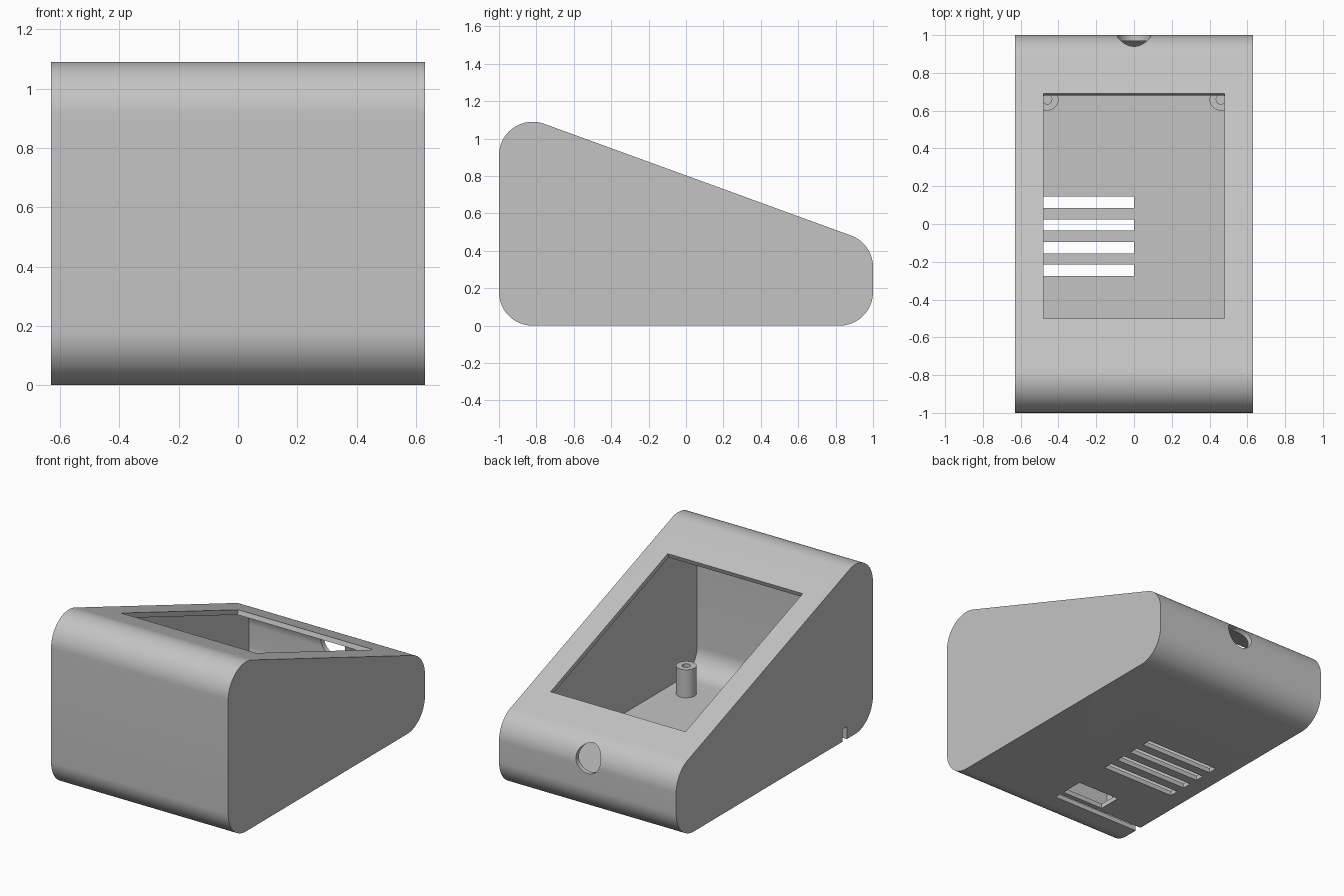
import bpy, bmesh, math
from mathutils import Matrix, Vector

if "Cube" in bpy.data.objects:
    bpy.data.objects.remove(bpy.data.objects["Cube"])

HALF_W, RADIUS, WALL = 0.63, 0.18, 0.03
TILT = math.radians(20)
# Corner centres of the side profile (y, z) and the start and end angle of each arc
CORNERS = [(-0.82, 0.18, 270, 180), (-0.82, 0.91, 180, 70),
           (0.82, 0.313, 70, 0), (0.82, 0.18, 0, -90)]

grey = bpy.data.materials.new("plain grey")
grey.use_nodes = True
COLOUR = (0.55, 0.55, 0.55, 1)
grey.diffuse_color = COLOUR
grey.node_tree.nodes["Principled BSDF"].inputs["Base Color"].default_value = COLOUR


def finish(name, bm):
    bmesh.ops.recalc_face_normals(bm, faces=bm.faces)
    mesh = bpy.data.meshes.new(name)
    bm.to_mesh(mesh)
    bm.free()
    mesh.materials.append(grey)
    obj = bpy.data.objects.new(name, mesh)
    bpy.context.collection.objects.link(obj)
    return obj


def wedge(name, radius, half_w, steps=20):
    """Rounded wedge profile extruded across x."""
    bm = bmesh.new()
    ring = []
    for y, z, start, end in CORNERS:
        for i in range(steps + 1):
            a = math.radians(start + (end - start) * i / steps)
            ring.append(bm.verts.new((-half_w, y + radius * math.cos(a),
                                      z + radius * math.sin(a))))
    face = bm.faces.new(ring)
    new = bmesh.ops.extrude_face_region(bm, geom=[face])["geom"]
    bmesh.ops.translate(bm, vec=(2 * half_w, 0, 0),
                        verts=[v for v in new if isinstance(v, bmesh.types.BMVert)])
    return finish(name, bm)


def box(name, low, high, turn=0):
    low, high = Vector(low), Vector(high)
    mat = Matrix.Translation((low + high) / 2) @ Matrix.Rotation(turn, 4, 'X')
    bm = bmesh.new()
    bmesh.ops.create_cube(bm, size=1, matrix=mat @ Matrix.Diagonal((*(high - low), 1)))
    return finish(name, bm)


def cylinder(name, centre, radius, depth, turn=0, sides=40):
    bm = bmesh.new()
    bmesh.ops.create_cone(bm, cap_ends=True, segments=sides, radius1=radius,
                          radius2=radius, depth=depth,
                          matrix=Matrix.Translation(centre) @ Matrix.Rotation(turn, 4, 'X'))
    return finish(name, bm)


def combine(target, tool, operation):
    """Apply a boolean and discard the helper."""
    mod = target.modifiers.new("cut", 'BOOLEAN')
    mod.operation, mod.object, mod.solver = operation, tool, 'EXACT'
    bpy.context.view_layer.objects.active = target
    bpy.ops.object.modifier_apply(modifier=mod.name)
    bpy.data.objects.remove(tool)


# Hollow shell
case = wedge("enclosure", RADIUS, HALF_W)
combine(case, wedge("cavity", RADIUS - WALL, HALF_W - WALL), 'DIFFERENCE')

# Four screw posts with blind pilot holes
for x in (-0.46, 0.46):
    for y in (-0.66, 0.66):
        combine(case, cylinder("post", (x, y, 0.115), 0.06, 0.19), 'UNION')
        combine(case, cylinder("pilot", (x, y, 0.15), 0.025, 0.16), 'DIFFERENCE')

# Window, square to the sloping panel
mid_y, length = 0.095, 1.19 / math.cos(TILT)
mid_z = 0.803 - math.tan(TILT) * mid_y
cutters = [box("window", (-0.48, mid_y - length / 2, mid_z - 0.08),
               (0.48, mid_y + length / 2, mid_z + 0.08), -TILT)]

# Round cable hole in the back
cutters.append(cylinder("cable_hole", (0, 0.95, 0.36), 0.087, 0.3, math.pi / 2))

# Vents in the floor
for i in range(4):
    y = 0.115 - 0.12 * i
    cutters.append(box("vent", (-0.52, y - 0.03, -0.1), (0, y + 0.03, 0.06)))

# Connector opening, and the narrow slot running out through the side
cutters.append(box("connector_opening", (-0.3, -0.66, -0.1), (0, -0.51, 0.06)))
cutters.append(box("side_slot", (-0.7, -0.735, -0.1), (0, -0.69, 0.08)))

for cutter in cutters:
    combine(case, cutter, 'DIFFERENCE')

# Smooth curves, sharp edges
case.data.shade_smooth()
case.data.set_sharp_from_angle(angle=math.radians(30))
